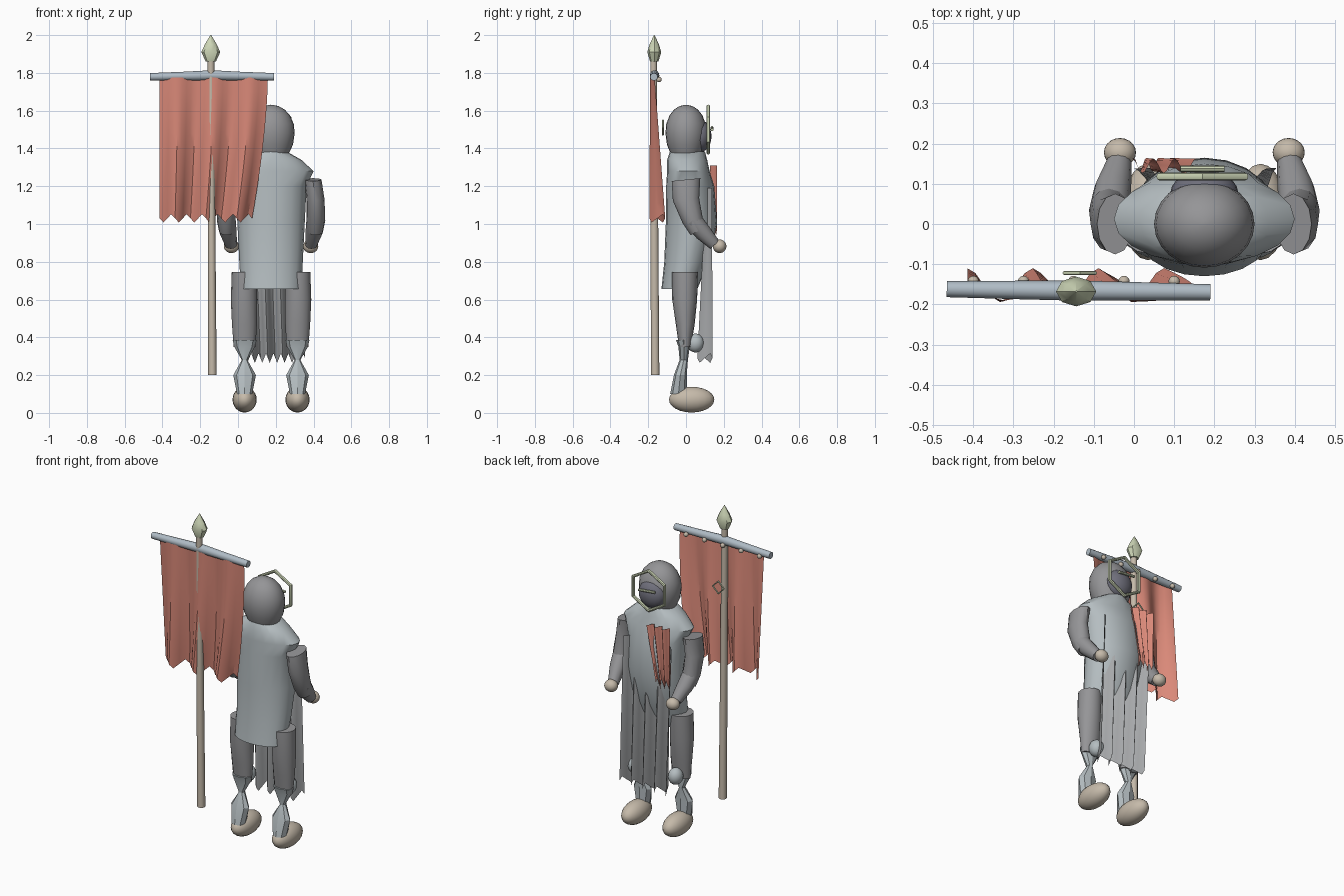
import bpy, bmesh, math
from mathutils import Vector, Matrix

cube = bpy.data.objects.get("Cube")
if cube:
    bpy.data.objects.remove(cube, do_unlink=True)

CX = 0.175  # figure's own mirror plane


def material(name, r, g, b):
    m = bpy.data.materials.new(name)
    m.use_nodes = True
    m.diffuse_color = (r, g, b, 1)
    m.node_tree.nodes["Principled BSDF"].inputs["Base Color"].default_value = (r, g, b, 1)
    return m


grey = material("mid grey cloth", .30, .30, .31)
pale = material("pale blue grey", .46, .51, .53)
steel = material("steel blue", .43, .50, .56)
cape_grey = material("cape grey", .38, .39, .40)
salmon = material("salmon red", .70, .25, .19)
green = material("pale green brass", .61, .67, .47)
tan = material("tan", .56, .49, .40)
dark = material("dark slate", .16, .16, .20)


def finish(obj, name, mat, angle=40):
    obj.name = obj.data.name = name
    obj.data.materials.append(mat)
    bpy.ops.object.select_all(action='DESELECT')
    obj.select_set(True)
    bpy.context.view_layer.objects.active = obj
    bpy.ops.object.shade_smooth_by_angle(angle=math.radians(angle))
    return obj


def from_bmesh(bm, name, mat, angle=40):
    me = bpy.data.meshes.new(name)
    bm.to_mesh(me)
    bm.free()
    obj = bpy.data.objects.new(name, me)
    bpy.context.collection.objects.link(obj)
    return finish(obj, name, mat, angle)


def loft(name, mat, sections, n=12, angle=40):
    """Skin elliptical rings (x, y, z, rx, ry, tilt about X)."""
    bm = bmesh.new()
    rings = []
    for x, y, z, rx, ry, *tilt in sections:
        rot = Matrix.Rotation(tilt[0] if tilt else 0, 3, 'X')
        rings.append([bm.verts.new(Vector((x, y, z)) + rot @ Vector(
            (rx * math.cos(a), ry * math.sin(a), 0)))
            for a in (2 * math.pi * i / n for i in range(n))])
    for a, b in zip(rings, rings[1:]):
        for i in range(n):
            j = (i + 1) % n
            bm.faces.new((a[i], a[j], b[j], b[i]))
    bm.faces.new(rings[0])
    bm.faces.new(rings[-1])
    bmesh.ops.recalc_face_normals(bm, faces=bm.faces)
    return from_bmesh(bm, name, mat, angle)


def ball(name, mat, loc, size):
    bm = bmesh.new()
    bmesh.ops.create_uvsphere(bm, u_segments=20, v_segments=12, radius=1)
    bmesh.ops.transform(bm, verts=bm.verts, matrix=Matrix.LocRotScale(
        Vector(loc), None, Vector(size)))
    return from_bmesh(bm, name, mat)


def hoop(name, mat, loc, radius, tube, sides, turn):
    bpy.ops.mesh.primitive_torus_add(
        location=loc, rotation=(math.pi / 2, turn, 0), major_radius=radius,
        minor_radius=tube, major_segments=sides, minor_segments=8)
    return finish(bpy.context.object, name, mat)


def mix(pair, t):
    return pair[0] + (pair[1] - pair[0]) * t


def drape(name, mat, left, right, z, y, amp, folds, jag, bend=1):
    """Hanging cloth with folds; every pair is (top, bottom)."""
    bm = bmesh.new()
    nx, nz = folds * 8, 10
    grid = []
    for k in range(nz + 1):
        t = k / nz
        row = []
        for i in range(nx + 1):
            u = i / nx
            wave = math.cos(2 * math.pi * u * folds)
            tooth = jag * (1 if (i // 2) % 2 else -1) * (i % 2) * t ** 3
            row.append(bm.verts.new((
                left[0] * (1 - u) + right[0] * u
                + ((left[1] - left[0]) * (1 - u) + (right[1] - right[0]) * u) * t ** bend,
                mix(y, t) + mix(amp, t) * wave,
                mix(z, t) + tooth)))
        grid.append(row)
    for a, b in zip(grid, grid[1:]):
        for i in range(nx):
            bm.faces.new((a[i], b[i], b[i + 1], a[i + 1]))
    return from_bmesh(bm, name, mat, 35)


# Standard: pole, finial, crossbar, banner
PX, PY = -.14, -.168
loft("pole", tan, [(PX + .004, PY + .005, .2, .023, .023), (PX, PY, 1.0, .02, .022),
                   (PX - .003, PY - .004, 1.87, .018, .018)], 10)
loft("pole_finial", green, [(PX - .004, PY, 1.86, .027, .022), (PX - .004, PY, 1.91, .05, .037),
                            (PX - .004, PY, 1.95, .032, .025), (PX - .004, PY, 2.0, .002, .002)], 8)
bar = loft("crossbar", steel, [(0, 0, -.328, .02, .02), (-.004, 0, -.15, .023, .023), (-.008, 0, 0, .027, .025),
                               (-.004, 0, .15, .023, .023), (0, 0, .328, .02, .02)], 12)
bar.rotation_euler = (0, math.pi / 2, -.012)
bar.location = (-.138, -.166, 1.779)
drape("banner", salmon, (-.415, -.415), (.158, .075), (1.775, 1.03), (-.178, -.152),
      (.012, .042), 3, .022, 1.6)
for i in range(5):
    ball("banner_bead", tan, (-.4 + .125 * i, -.143, 1.765), (.014, .014, .014))
hoop("banner_ring", green, (PX + .005, -.122, 1.51), .038, .005, 4, 0)

# Head with open face and brass ring
loft("head", grey, [(CX, 0, z, r, r * .87) for z, r in (
    (1.36, .088), (1.42, .116), (1.48, .125), (1.53, .12), (1.575, .1),
    (1.605, .073), (1.624, .04), (1.631, .008))], 24, 60)
ball("face", dark, (CX, .075, 1.465), (.085, .06, .085))
hoop("face_ring", green, (CX - .005, .118, 1.5), .122, .01, 6, math.pi / 6)
brow = loft("face_bar", green, [(0, 0, -.055, .008, .008), (0, 0, .055, .008, .008)], 8)
brow.rotation_euler = (0, math.pi / 2 + .1, 0)
brow.location = (CX - .005, .138, 1.505)

# Robe body: height, half width, back and belly depth
loft("torso", pale, [(CX, (a + b) / 2, z, rx, (b - a) / 2) for z, rx, a, b in (
    (.655, .16, -.13, .06), (.8, .168, -.115, .12), (1.0, .178, -.107, .165),
    (1.2, .188, -.105, .15), (1.28, .225, -.1, .125), (1.34, .16, -.1, .112),
    (1.385, .08, -.085, .1))], 20, 45)

# Cloths hanging on the belly side
drape("cape", cape_grey, (.0, .04), (.33, .355), (1.19, .29), (.122, .1), (.016, .04), 4, .025)
drape("sash", salmon, (-.005, .0), (.155, .09), (1.31, .97), (.145, .148), (.018, .016), 3, .03)

# Limbs, mirrored about the figure's centre
for s in (-1, 1):
    def limb(dx):
        return CX + s * dx

    loft("upper_arm", grey, [(limb(.222), 0, 1.235, .045, .076, .1), (limb(.235), .0, 1.13, .048, .07, .1),
                             (limb(.237), .035, 1.02, .05, .055, .3), (limb(.235), .06, .96, .04, .04, .5)], 12)
    loft("forearm", grey, [(limb(.237), .035, 1.02, .05, .05, .74), (limb(.228), .09, .955, .046, .045, .74),
                           (limb(.213), .152, .89, .032, .032, .74)], 12)
    ball("hand", tan, (limb(.21), .178, .882), (.04, .036, .036))
    loft("thigh", grey, [(limb(.142), -.005, .745, .066, .068), (limb(.143), -.007, .6, .07, .066),
                         (limb(.141), -.004, .47, .066, .05), (limb(.14), -.005, .35, .058, .032)], 16)
    ball("knee", pale, (limb(.14), .05, .37), (.042, .045, .05))
    loft("shin", pale, [(limb(.14), -.016, .385, .063, .036), (limb(.14), -.01, .35, .055, .03),
                        (limb(.14), -.012, .28, .015, .022), (limb(.14), -.03, .2, .06, .034),
                        (limb(.14), -.04, .1, .04, .044)], 8, 25)
    ball("foot", tan, (limb(.14), .03, .07), (.064, .12, .068))
